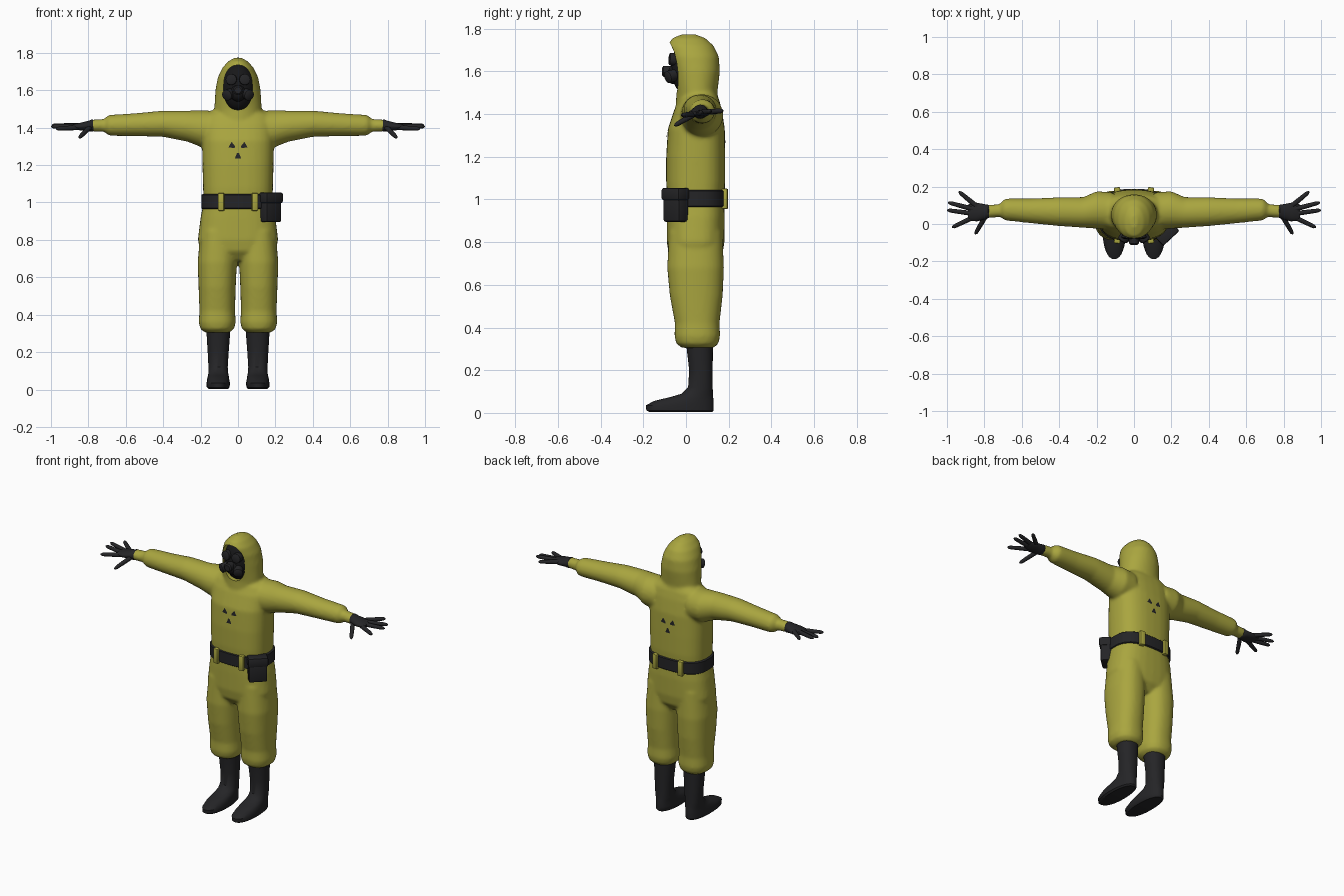
import bpy, bmesh, math
from mathutils import Vector, Matrix

cube = bpy.data.objects.get("Cube")
if cube:
    bpy.data.objects.remove(cube, do_unlink=True)

X, Y, Z = Vector((1, 0, 0)), Vector((0, 1, 0)), Vector((0, 0, 1))


def material(name, rgb):
    mat = bpy.data.materials.new(name)
    mat.use_nodes = True
    mat.diffuse_color = (*rgb, 1)
    mat.node_tree.nodes["Principled BSDF"].inputs["Base Color"].default_value = (*rgb, 1)
    return mat


yellow = material("suit yellow", (0.40, 0.38, 0.05))
black = material("rubber black", (0.018, 0.018, 0.02))
dark = material("mask black", (0.009, 0.009, 0.01))


def loft(bm, rings, u, v, n=2.0, seg=32):
    """Skin superellipse rings given as (centre, radius along u, radius along v)."""
    loops = []
    for centre, ru, rv in rings:
        loop = []
        for i in range(seg):
            a = math.tau * i / seg
            c, s = math.cos(a), math.sin(a)
            p = Vector(centre) + u * math.copysign(abs(c) ** (2 / n), c) * ru
            loop.append(bm.verts.new(p + v * math.copysign(abs(s) ** (2 / n), s) * rv))
        loops.append(loop)
    for a, b in zip(loops, loops[1:]):
        for i in range(seg):
            j = (i + 1) % seg
            bm.faces.new((a[i], a[j], b[j], b[i]))
    bm.faces.new(loops[0][::-1])
    bm.faces.new(loops[-1])


def column(bm, rows, side=1, n=2.0):
    """Upright loft from rows of (z, x min, x max, y min, y max)."""
    loft(bm, [((side * (a + b) / 2, (c + d) / 2, z), (b - a) / 2, (d - c) / 2)
              for z, a, b, c, d in rows], X, Y, n)


def limb(bm, rows, side):
    """Sideways loft from rows of (x, y, z, y radius, z radius)."""
    loft(bm, [((side * x, y, z), ry, rz) for x, y, z, ry, rz in rows], Y, Z)


def tube(bm, points, radii, seg=12):
    axis = (Vector(points[-1]) - Vector(points[0])).normalized()
    u = axis.orthogonal().normalized()
    loft(bm, [(p, r, r) for p, r in zip(points, radii)], u, axis.cross(u), seg=seg)


def finish(bm, name, mat, angle=40):
    bmesh.ops.recalc_face_normals(bm, faces=bm.faces)
    mesh = bpy.data.meshes.new(name)
    bm.to_mesh(mesh)
    bm.free()
    mesh.materials.append(mat)
    obj = bpy.data.objects.new(name, mesh)
    bpy.context.collection.objects.link(obj)
    smooth(obj, angle)
    return obj


def smooth(obj, angle):
    bpy.ops.object.select_all(action='DESELECT')
    obj.select_set(True)
    bpy.context.view_layer.objects.active = obj
    bpy.ops.object.shade_smooth_by_angle(angle=math.radians(angle))


def box(name, mat, centre, size, turn=0, bevel=0.006):
    bm = bmesh.new()
    place = Matrix.Translation(centre) @ Matrix.Rotation(turn, 4, 'Z')
    bmesh.ops.create_cube(bm, size=1, matrix=place @ Matrix.Diagonal((*size, 1)))
    bmesh.ops.bevel(bm, geom=bm.edges[:], offset=bevel, segments=2, affect='EDGES', profile=0.5)
    return finish(bm, name, mat)


def ball(bm, centre, radii):
    bmesh.ops.create_uvsphere(bm, u_segments=32, v_segments=20, radius=1,
                              matrix=Matrix.Translation(centre) @ Matrix.Diagonal((*radii, 1)))


# Suit: torso, hood, legs and sleeves fused into one soft skin
bm = bmesh.new()
torso = [(1.5, .12, 0, .14), (1.47, .17, -.03, .155), (1.42, .19, -.055, .168),
         (1.33, .192, -.085, .182), (1.2, .19, -.093, .184), (1.08, .187, -.093, .184),
         (1.0, .184, -.088, .178), (.92, .2, -.09, .182), (.8, .215, -.09, .18),
         (.74, .2, -.08, .17), (.69, .12, -.04, .13)]
column(bm, [(z, -r, r, a, b) for z, r, a, b in torso], n=2.6)
hood = [(1.4, .11, -.05, .16), (1.5, .127, -.045, .147), (1.6, .121, -.062, .159),
        (1.67, .108, -.078, .154), (1.72, .084, -.086, .13), (1.755, .052, -.066, .092),
        (1.774, .018, -.02, .045)]
column(bm, [(z, -r, r, a, b) for z, r, a, b in hood], n=2.1)
leg = [(.85, .01, .2, -.08, .17), (.68, .006, .216, -.088, .178), (.55, .012, .211, -.076, .172),
       (.42, .016, .206, -.052, .157), (.36, .012, .21, -.054, .16),
       (.325, .02, .202, -.046, .152), (.305, .045, .177, -.02, .13)]
sleeve = [(.12, .07, 1.39, .1, .1), (.2, .075, 1.395, .1, .098), (.27, .062, 1.408, .082, .083),
          (.4, .066, 1.421, .077, .07), (.55, .07, 1.416, .066, .061), (.66, .076, 1.413, .06, .057),
          (.69, .077, 1.413, .058, .055), (.71, .077, 1.413, .042, .04)]
wrist = [(.68, .073, 1.413, .033, .033), (.73, .071, 1.412, .035, .034), (.785, .067, 1.411, .035, .032)]
for side in (1, -1):
    column(bm, leg, side, n=2.3)
    limb(bm, sleeve, side)
    limb(bm, wrist, side)
suit = finish(bm, "suit", yellow)

# Face opening cut into the hood
bm = bmesh.new()
loft(bm, [((0, y, 1.615), .077, .12) for y in (-.4, .01)], X, Z, n=2.3)
cutter = finish(bm, "face_opening_cutter", yellow)
cutter.hide_render = True

mod = suit.modifiers.new("fuse", 'REMESH')
mod.mode, mod.voxel_size = 'VOXEL', 0.009
mod = suit.modifiers.new("soften", 'SMOOTH')
mod.factor, mod.iterations = 0.5, 8
mod = suit.modifiers.new("opening", 'BOOLEAN')
mod.operation, mod.object = 'DIFFERENCE', cutter
bpy.context.view_layer.objects.active = suit
for name in ("fuse", "soften", "opening"):
    bpy.ops.object.modifier_apply(modifier=name)
bpy.data.objects.remove(cutter, do_unlink=True)
smooth(suit, 45)

# Gas mask: face piece, eye lenses, snout and side filters
bm = bmesh.new()
ball(bm, (0, .005, 1.615), (.086, .075, .125))
ball(bm, (0, -.055, 1.585), (.042, .04, .045))
finish(bm, "mask_face", dark)
bm = bmesh.new()
tube(bm, [(0, -.07, 1.6), (0, -.105, 1.6), (0, -.112, 1.6)], (.026, .026, .018), 24)
finish(bm, "mask_valve", black)
for side, label in ((1, "left"), (-1, "right")):
    bm = bmesh.new()
    tube(bm, [(side * .033, -.035, 1.655), (side * .037, -.076, 1.658), (side * .037, -.08, 1.658)],
         (.031, .029, .022), 24)
    finish(bm, label + "_lens", black)
    bm = bmesh.new()
    tube(bm, [(side * .035, -.045, 1.585), (side * .06, -.085, 1.573), (side * .063, -.09, 1.572)],
         (.027, .029, .021), 24)
    finish(bm, label + "_filter", black)

# Boots and gloves
boot = [(.003, .053, .157, -.17, .122), (.012, .045, .167, -.186, .13), (.035, .043, .168, -.188, .13),
        (.056, .047, .165, -.15, .13), (.075, .05, .16, -.07, .127), (.09, .053, .158, -.02, .126),
        (.12, .055, .158, .01, .125), (.2, .05, .162, .015, .125), (.33, .04, .17, 0, .126)]
palm = [(.765, .067, 1.411, .026, .026), (.78, .067, 1.411, .036, .033), (.8, .065, 1.409, .041, .028),
        (.84, .064, 1.406, .05, .021), (.875, .064, 1.405, .046, .015), (.888, .066, 1.405, .036, .009)]
fingers = [((.85, .102, 1.41), (.93, .168, 1.415)), ((.87, .082, 1.409), (.985, .113, 1.413)),
           ((.87, .057, 1.405), (.99, .073, 1.406)), ((.865, .033, 1.4), (.965, -.015, 1.395)),
           ((.795, .04, 1.4), (.845, -.047, 1.35))]
for side, label in ((1, "left"), (-1, "right")):
    bm = bmesh.new()
    column(bm, boot, side, n=2.2)
    finish(bm, label + "_boot", black)
    bm = bmesh.new()
    limb(bm, palm, side)
    for base, tip in fingers:
        base, tip = (Vector((side * p[0], p[1], p[2])) for p in (base, tip))
        tube(bm, [base.lerp(tip, t) for t in (-.15, .5, .9, 1, 1.08)], (.014, .0125, .011, .009, .003))
    finish(bm, label + "_glove", black)

# Belt with loops and a pouch on the left hip
bm = bmesh.new()
column(bm, [(z, -r, r, .046 - d, .046 + d)
            for z, r, d in ((.965, .19, .136), (.97, .196, .142), (1.04, .196, .142), (1.045, .19, .136))], n=2.6)
finish(bm, "belt", black)
for x in (-.09, .09):
    for y, label in ((-.09, "front"), (.182, "back")):
        box(f"{label}_belt_loop", yellow, (x, y, 1.003), (.034, .028, .095),
            math.copysign(.14, x * -y))
turn = math.radians(43)
out = Matrix.Rotation(turn, 3, 'Z') @ -Y
hip = Vector((.172, -.047, 0))
box("pouch", black, hip + Z * .965, (.11, .066, .14), turn, .01)
box("pouch_flap", black, hip + out * .004 + Z * 1.025, (.12, .074, .058), turn, .01)

# Hazard marks: three blades laid on the chest and on the back
bpy.context.view_layer.update()
for label, way, height in (("chest", 1, 1.285), ("back", -1, 1.26)):
    bm = bmesh.new()
    for k in range(3):
        verts = []
        for r, spread in ((.02, -.25), (.052, -.33), (.052, .33), (.02, .25)):
            a = math.radians(30 + 120 * k) + spread
            start = Vector((r * math.cos(a), -way, height + r * math.sin(a)))
            hit, spot, normal, _ = suit.ray_cast(start, Y * way)
            verts.append(bm.verts.new(spot - Y * way * .004))
        bm.faces.new(verts if way > 0 else verts[::-1])
    mesh = bpy.data.meshes.new(label + "_mark")
    bm.to_mesh(mesh)
    bm.free()
    mesh.materials.append(black)
    bpy.context.collection.objects.link(bpy.data.objects.new(label + "_mark", mesh))
